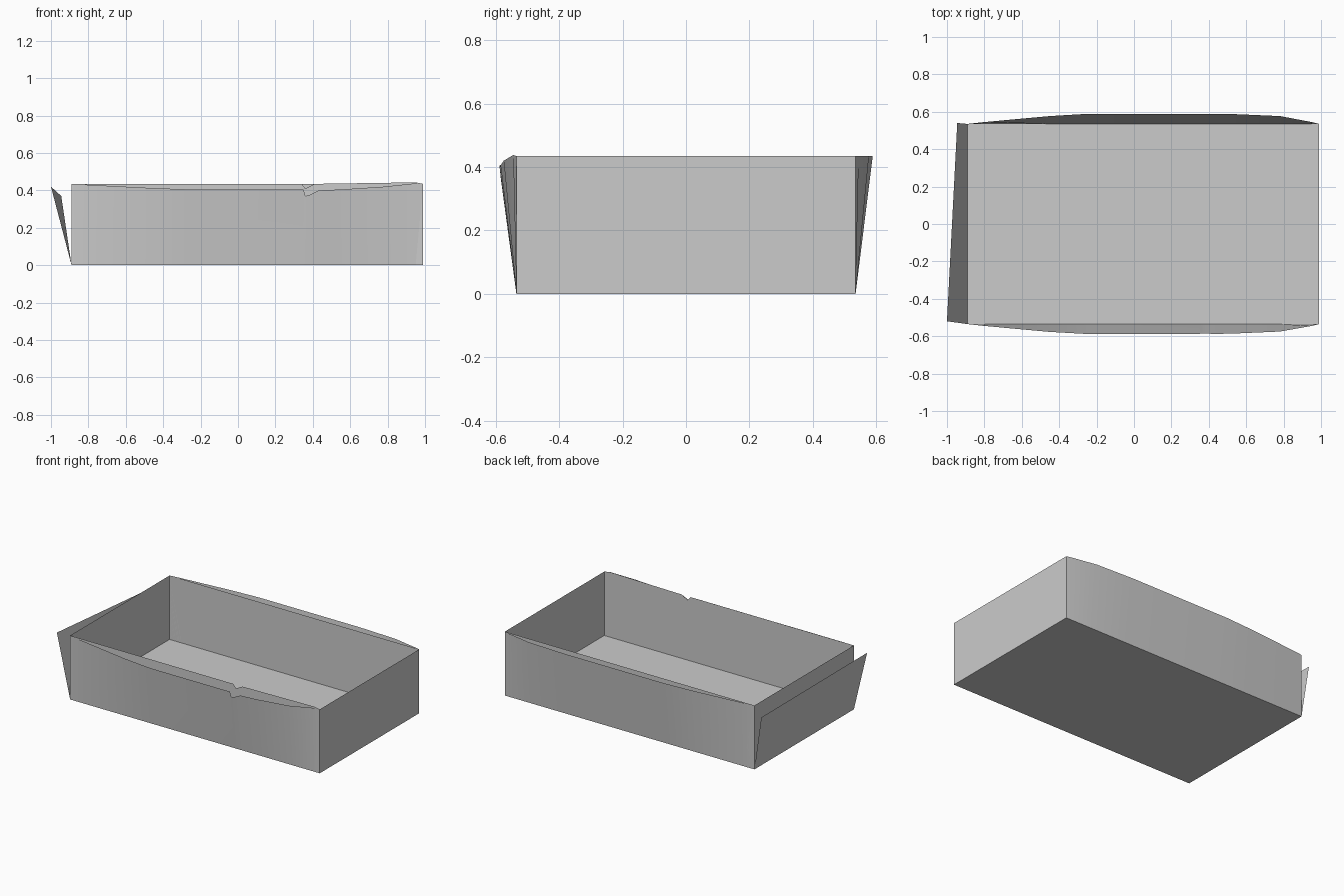
import bpy, bmesh

if "Cube" in bpy.data.objects:
    bpy.data.objects.remove(bpy.data.objects["Cube"])

X0, X1, Y, H = -0.89, 0.99, 0.535, 0.435


def sheet(name, bottom, top, smooth=False):
    """Thin sheet made of quads between two matching rows of points."""
    bm = bmesh.new()
    a = [bm.verts.new(p) for p in bottom]
    b = [bm.verts.new(p) for p in top]
    for i in range(len(a) - 1):
        bm.faces.new((a[i], a[i + 1], b[i + 1], b[i]))
    me = bpy.data.meshes.new(name)
    bm.to_mesh(me)
    bm.free()
    for p in me.polygons:
        p.use_smooth = smooth
    ob = bpy.data.objects.new(name, me)
    bpy.context.collection.objects.link(ob)
    return ob


def upright(name, rim):
    """Vertical wall under a rim."""
    return sheet(name, [(x, y, 0) for x, y, z in rim], rim)


def bowed(name, side, rim):
    """Outer panel hinged on the floor edge, its rim (x, bulge, z) bulging out."""
    return sheet(name, [(x, side * Y, 0) for x, b, z in rim][::-side],
                 [(x, side * (Y + b), z) for x, b, z in rim][::-side], True)


# Floor
sheet("floor", [(X0, -Y, 0), (X1, -Y, 0)], [(X0, Y, 0), (X1, Y, 0)])

# Straight inner walls; the front one has a small torn notch
upright("right_wall", [(X1, -Y, H), (X1, Y, H)])
upright("left_wall", [(X0, Y, H), (X0, -Y, H)])
upright("back_wall", [(X1, Y, H), (X0, Y, H)])
upright("front_wall", [(X0, -Y, H), (0.34, -Y, H), (0.36, -Y, 0.41),
                       (0.41, -Y, H), (0.95, -Y, 0.443), (X1, -Y, H)])

# Bulging outer panels
bowed("back_panel", 1, [(X0, 0, H), (-0.8, 0.01, H), (-0.45, 0.042, H), (-0.25, 0.054, H),
                        (0.5, 0.054, H), (0.78, 0.042, H), (0.95, 0.01, H), (X1, 0, H)])
bowed("front_panel", -1, [(X0, 0, H), (-0.8, 0.01, 0.43), (-0.45, 0.042, 0.412),
                          (-0.25, 0.053, 0.405), (0.35, 0.053, 0.405), (0.36, 0.05, 0.37),
                          (0.38, 0.05, 0.375), (0.43, 0.053, 0.4), (0.55, 0.05, 0.405),
                          (0.78, 0.04, 0.42), (0.95, 0.01, 0.438), (X1, 0, 0.435)])

# Loose left flap leaning outward, more open at the front
sheet("left_flap", [(X0, Y, 0), (X0, -Y, 0)], [(-0.945, 0.54, 0.37), (-1.0, -0.52, 0.42)])
